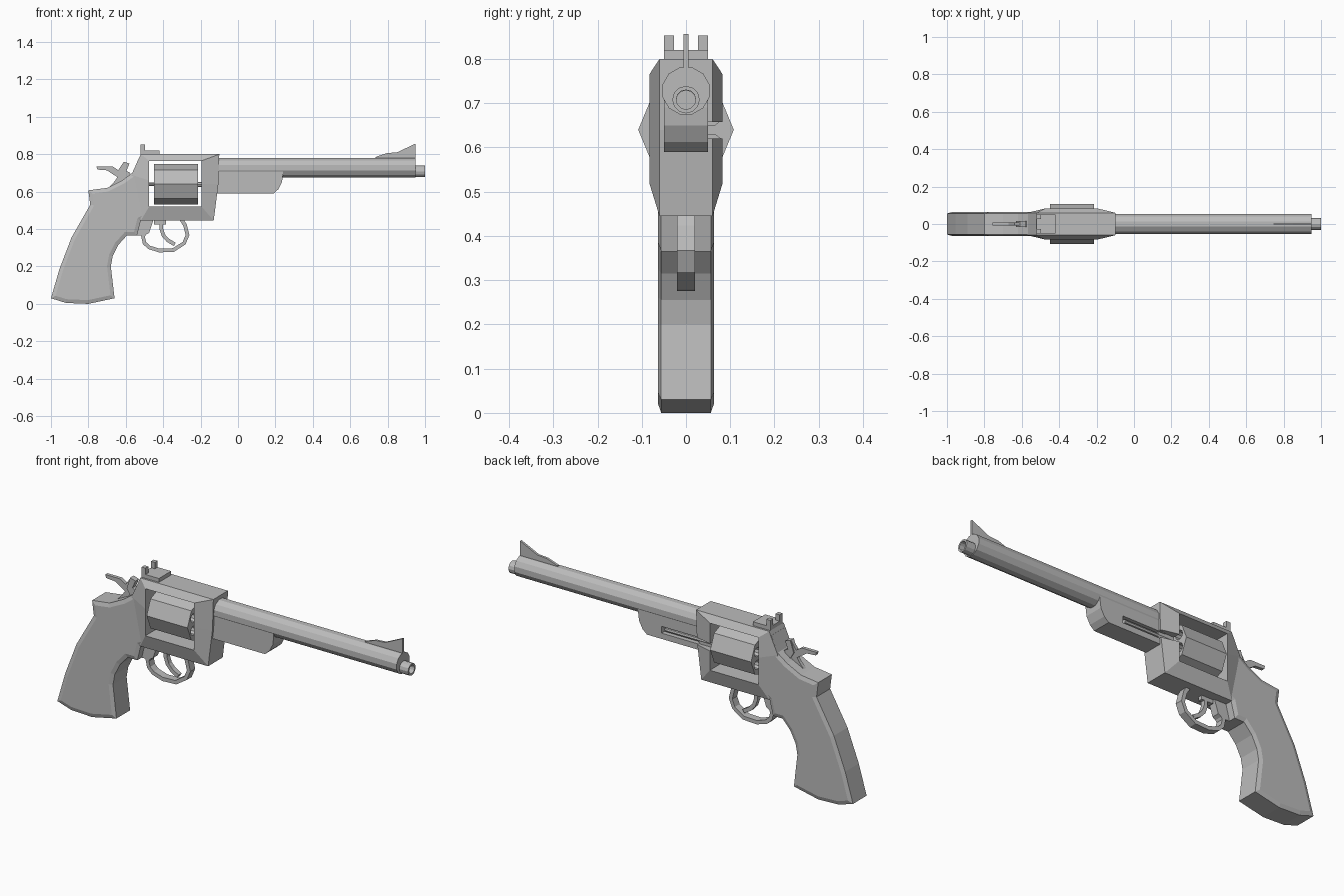
import bpy, bmesh, math
from mathutils import Vector, Matrix

if "Cube" in bpy.data.objects:
    bpy.data.objects.remove(bpy.data.objects["Cube"])

steel = bpy.data.materials.new("grey_steel")
steel.diffuse_color = (0.5, 0.5, 0.5, 1)
steel.use_nodes = True
steel.node_tree.nodes["Principled BSDF"].inputs["Base Color"].default_value = steel.diffuse_color


def finish(name, bm):
    bmesh.ops.recalc_face_normals(bm, faces=bm.faces[:])
    me = bpy.data.meshes.new(name)
    bm.to_mesh(me)
    bm.free()
    me.materials.append(steel)
    ob = bpy.data.objects.new(name, me)
    bpy.context.collection.objects.link(ob)
    return ob


def slab(name, pts, hw, y=0.0, inset=0.0, bulge=0.0):
    """Side profile (x, z) extruded to both sides of y, with optional raised cheeks."""
    bm = bmesh.new()
    a = [bm.verts.new((x, y - hw, z)) for x, z in pts]
    b = [bm.verts.new((x, y + hw, z)) for x, z in pts]
    sides = [bm.faces.new(a), bm.faces.new(b[::-1])]
    n = len(pts)
    for i in range(n):
        j = (i + 1) % n
        bm.faces.new((a[i], b[i], b[j], a[j]))
    bmesh.ops.recalc_face_normals(bm, faces=bm.faces[:])
    if inset:
        bmesh.ops.inset_region(bm, faces=sides, thickness=inset, depth=bulge,
                               use_even_offset=True)
    return finish(name, bm)


def box(name, x0, x1, y0, y1, z0, z1):
    return slab(name, [(x0, z0), (x1, z0), (x1, z1), (x0, z1)], (y1 - y0) / 2, (y0 + y1) / 2)


def rod(name, x0, x1, y, z, r, n, turn=0.0):
    """Many-sided rod along x."""
    bm = bmesh.new()
    m = (Matrix.Translation(((x0 + x1) / 2, y, z)) @ Matrix.Rotation(turn, 4, 'X')
         @ Matrix.Rotation(math.pi / 2, 4, 'Y'))
    bmesh.ops.create_cone(bm, cap_ends=True, segments=n, radius1=r, radius2=r,
                          depth=x1 - x0, matrix=m)
    return finish(name, bm)


def strip(name, path, thick, hw):
    """Bent bar following a side path."""
    p = [Vector(q) for q in path]
    left, right = [], []
    for i, q in enumerate(p):
        d = (p[min(i + 1, len(p) - 1)] - p[max(i - 1, 0)]).normalized()
        off = Vector((-d.y, d.x)) * thick / 2
        left.append(tuple(q + off))
        right.append(tuple(q - off))
    return slab(name, left + right[::-1], hw)


def cut(ob, cutters):
    for c in cutters:
        c.hide_render = True
        mod = ob.modifiers.new("cut", 'BOOLEAN')
        mod.object = c
        mod.solver = 'EXACT'
        bpy.context.view_layer.objects.active = ob
        bpy.ops.object.modifier_apply(modifier=mod.name)
        bpy.data.objects.remove(c)


# Frame: ring around the window, thickest at the window edge
outer = [(-.52, .80), (-.10, .80), (-.105, .64), (-.13, .445), (-.52, .445), (-.57, .69)]
inner = [(-.475, .765), (-.195, .765), (-.195, .64), (-.195, .52), (-.475, .52), (-.475, .66)]
bm = bmesh.new()
loops = [[bm.verts.new((x, y, z)) for x, z in pts]
         for pts, y in ((outer, -.06), (inner, -.083), (inner, .083), (outer, .06))]
for k in range(4):
    A, B = loops[k], loops[(k + 1) % 4]
    for i in range(6):
        j = (i + 1) % 6
        bm.faces.new((A[i], A[j], B[j], B[i]))
frame = finish("frame", bm)
cut(frame, [box("frame_notch", -.23, -.05, .045, .12, .62, .658)])

# Grip with rear frame hump
slab("grip", [(-.49, .77), (-.53, .78), (-.565, .70), (-.62, .66), (-.70, .62), (-.80, .607),
              (-.79, .53), (-.89, .355), (-.955, .185), (-1, .03), (-.92, .005), (-.80, 0),
              (-.66, .03), (-.68, .20), (-.67, .255), (-.64, .315), (-.595, .365),
              (-.54, .365), (-.52, .445), (-.49, .46)], .056, inset=.02, bulge=.007)

# Cylinder with six chambers, on its axle
drum = rod("cylinder", -.45, -.215, 0, .64, .108, 8)
cut(drum, [rod("chamber", -.5, -.15, .066 * math.cos(a), .64 + .066 * math.sin(a), .024, 10)
           for a in (math.radians(30 + 60 * i) for i in range(6))])
rod("axle", -.49, -.17, 0, .64, .009, 8)
rod("axle_collar", -.22, -.18, 0, .638, .014, 8)

# Barrel, hollow muzzle and lug
barrel = rod("barrel", -.15, .95, 0, .728, .055, 12, math.radians(15))
cut(barrel, [rod("bore", .85, 1.1, 0, .707, .022, 12)])
muzzle = rod("muzzle", .90, 1.0, 0, .708, .031, 12)
cut(muzzle, [rod("bore", .85, 1.1, 0, .708, .022, 12)])
lug = slab("barrel_lug", [(-.14, .59), (.19, .59), (.215, .612), (.235, .65), (.24, .69),
                          (.24, .72), (-.14, .72)], .05)
cut(lug, [box("lug_slot", -.2, .105, .022, .1, .62, .655)])
rod("ejector_rod", -.19, .09, .036, .638, .011, 8)

# Sights
slab("front_sight", [(.735, .77), (.735, .785), (.795, .806), (.85, .81), (.95, .857),
                     (.95, .77)], .006)
box("rear_sight_base", -.52, -.42, -.05, .05, .79, .82)
for s in (-1, 1):
    box("rear_sight_post", -.52, -.497, s * .0385 - .0115, s * .0385 + .0115, .81, .853)

# Hammer
slab("hammer", [(-.757, .735), (-.67, .735), (-.64, .715), (-.61, .76), (-.58, .75),
                (-.597, .71), (-.575, .70), (-.60, .63), (-.70, .61), (-.66, .655),
                (-.645, .678), (-.68, .70), (-.70, .714), (-.752, .718)], .009)
slab("hammer_head", [(-.61, .76), (-.58, .75), (-.597, .71), (-.575, .70), (-.60, .65),
                     (-.63, .70)], .015)

# Trigger and guard
strip("trigger_guard", [(-.468, .455), (-.487, .40), (-.508, .36), (-.50, .325), (-.475, .302),
                        (-.42, .285), (-.345, .288), (-.288, .325), (-.27, .368),
                        (-.283, .42), (-.305, .455)], .02, .02)
slab("guard_root", [(-.54, .455), (-.45, .455), (-.475, .38), (-.50, .365), (-.54, .365)], .02)
strip("trigger", [(-.41, .455), (-.41, .40), (-.398, .365), (-.375, .34), (-.338, .318)], .02, .012)
box("trigger_root", -.45, -.385, -.012, .012, .425, .455)
